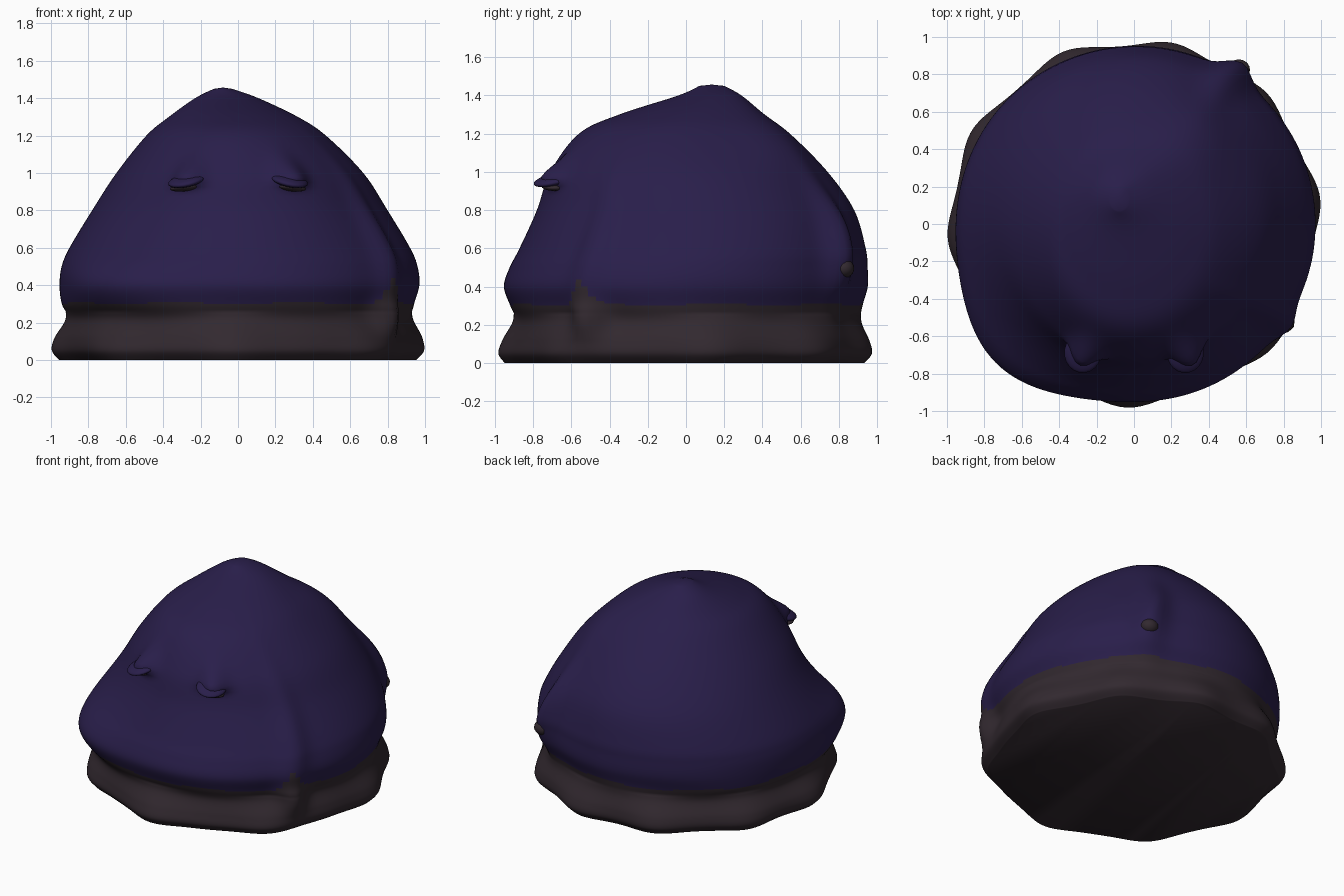
import bpy, bmesh, math
from mathutils import Vector, Matrix

cube = bpy.data.objects.get("Cube")
if cube:
    bpy.data.objects.remove(cube)


def material(name, colour):
    m = bpy.data.materials.new(name)
    m.use_nodes = True
    m.diffuse_color = (*colour, 1)
    bsdf = m.node_tree.nodes["Principled BSDF"]
    bsdf.inputs["Base Color"].default_value = (*colour, 1)
    return m


purple = material("dark purple", (0.022, 0.013, 0.069))
grey = material("warm dark grey", (0.032, 0.022, 0.029))


def finish(bm, name, mats):
    mesh = bpy.data.meshes.new(name)
    bmesh.ops.recalc_face_normals(bm, faces=bm.faces[:])
    for f in bm.faces:
        f.smooth = True
    bm.to_mesh(mesh)
    bm.free()
    for m in mats:
        mesh.materials.append(m)
    ob = bpy.data.objects.new(name, mesh)
    bpy.context.collection.objects.link(ob)
    return ob


# Body levels: height, right, left, front, back
LEVELS = [
    (0, -.9, .9, -.89, .89), (.05, -.95, .95, -.93, .94),
    (.12, -.95, .95, -.92, .94), (.22, -.91, .92, -.89, .91),
    (.3, -.94, .94, -.92, .92), (.4, -.95, .97, -.95, .95),
    (.5, -.94, .96, -.92, .95), (.6, -.9, .92, -.87, .94),
    (.8, -.78, .8, -.78, .88), (1, -.65, .67, -.71, .74),
    (1.2, -.49, .47, -.56, .54), (1.3, -.37, .32, -.35, .41),
    (1.4, -.23, .11, -.04, .29), (1.45, -.13, -.03, .07, .2),
]
HEM_LOBES = (8, 45, 78, 112, 150, 185, 225, 268, 317)
SEGMENTS, STEPS = 160, 8


def curve(a, b, c, d, t):
    return b + t / 2 * (c - a + t * (2*a - 5*b + 4*c - d + t * (3*b - a - 3*c + d)))


def rings():
    last = len(LEVELS) - 1
    for i in range(last):
        a, b, c, d = (LEVELS[min(max(i + k, 0), last)] for k in (-1, 0, 1, 2))
        for s in range(STEPS):
            yield [curve(*v, s / STEPS) for v in zip(a, b, c, d)]
    yield LEVELS[-1]


def bump(x, width):
    return math.exp(-(x / width) ** 2)


def angle_gap(a, degrees):
    return (a - math.radians(degrees) + math.pi) % (2 * math.pi) - math.pi


def push(a, z):
    """Outward swelling: ruffled hem, cheek, two hanging drips and brows."""
    hem = max(0, 1 - z / .26) ** .7
    out = .058 * hem * sum(bump(angle_gap(a, lobe), .19) for lobe in HEM_LOBES)
    out += .006 * math.sin(7 * a + 9 * z) * bump(z - .2, .15)
    out += .1 * bump(z - .41, .19) * bump(angle_gap(a, -135), .42)
    front_z = bump(z - .23, .1) * .09 + bump(z - .6, .35) * .05
    out += front_z * bump(angle_gap(a, -34), .1)
    out += .09 * bump(z - .62, .28) * bump(angle_gap(a, 56), .11)
    out += .06 * bump(z - 1.17, .16) * bump(angle_gap(a, 52), .38)
    brow = bump(z - .965, .1 if z > .965 else .035)
    for side in (-1, 1):
        out += .1 * brow * bump(angle_gap(a, -90 + side * 23), .12)
    return out


# Body and ruffled base as one lofted skin
bm = bmesh.new()
grid = []
for z, x0, x1, y0, y1 in rings():
    ring = []
    for s in range(SEGMENTS):
        a = 2 * math.pi * s / SEGMENTS
        r = push(a, z)
        x = (x0 + x1) / 2 + ((x1 - x0) / 2 + r) * math.cos(a)
        y = (y0 + y1) / 2 + ((y1 - y0) / 2 + r) * math.sin(a)
        ring.append(bm.verts.new((x, y, max(z, 0))))
    grid.append(ring)
for low, high in zip(grid, grid[1:]):
    for s in range(SEGMENTS):
        n = (s + 1) % SEGMENTS
        f = bm.faces.new((low[s], low[n], high[n], high[s]))
        c = f.calc_center_median()
        a = math.atan2(c.y, c.x)
        edge = .305 + .01 * math.sin(9 * a) + .12 * bump(angle_gap(a, -34), .06)
        f.material_index = int(c.z < edge)
bm.faces.new(grid[0][::-1]).material_index = 1
top = bm.verts.new((-.08, .135, 1.457))
for s in range(SEGMENTS):
    bm.faces.new((grid[-1][s], grid[-1][(s + 1) % SEGMENTS], top))
body = finish(bm, "body", (purple, grey))
bpy.context.view_layer.objects.active = body
body.select_set(True)
bpy.ops.object.shade_smooth_by_angle(angle=math.radians(50))


def blob(name, centre, size, mat, tilt=0, roll=0, turn=0):
    bm = bmesh.new()
    bmesh.ops.create_uvsphere(bm, u_segments=20, v_segments=12, radius=1)
    spin = (Matrix.Rotation(turn, 4, 'Z') @ Matrix.Rotation(roll, 4, 'Y')
            @ Matrix.Rotation(tilt, 4, 'X'))
    bm.transform(Matrix.Translation(Vector(centre)) @ spin @ Matrix.Diagonal((*size, 1)))
    return finish(bm, name, (mat,))


# Hooded eyelids with a dark slit underneath
for side, word in ((1, "left"), (-1, "right")):
    blob(word + "_eyelid", (side * .275, -.69, .96), (.1, .11, .028),
         purple, tilt=.25, roll=side * .15, turn=side * .2)
    blob(word + "_eye_slit", (side * .29, -.695, .922), (.075, .06, .02),
         grey, roll=side * .1, turn=side * .2)

# Tip of the back drip
blob("back_drip_tip", (.56, .825, .495), (.06, .055, .05), grey)
